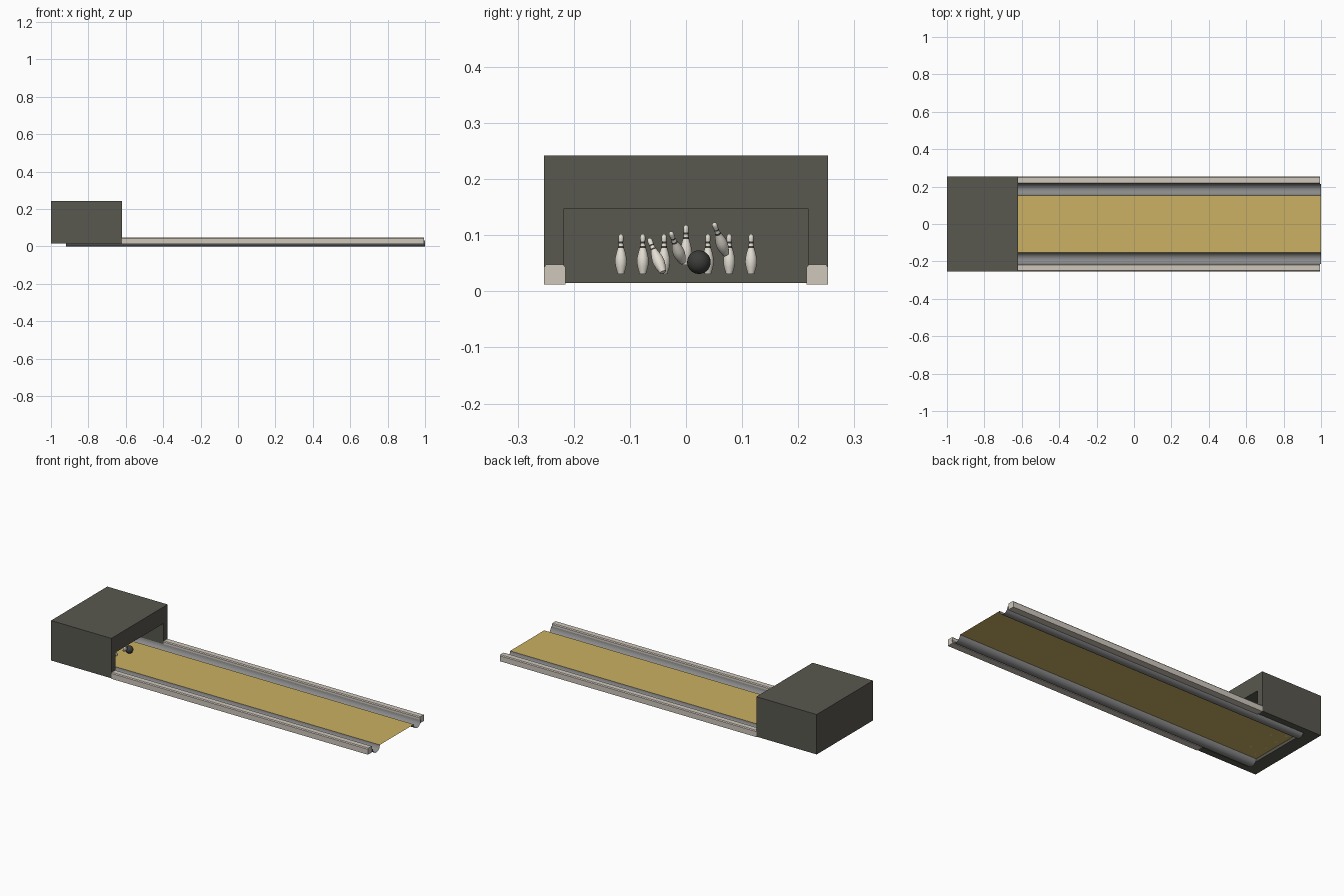
import bpy, bmesh, math
from mathutils import Vector

if "Cube" in bpy.data.objects:
    bpy.data.objects.remove(bpy.data.objects["Cube"])

LANE_Z = 0.031


def material(name, rgb):
    m = bpy.data.materials.new(name)
    m.diffuse_color = (*rgb, 1)
    m.use_nodes = True
    m.node_tree.nodes["Principled BSDF"].inputs["Base Color"].default_value = m.diffuse_color
    return m


WOOD = material("lane wood", (0.60, 0.44, 0.125))
GREY = material("gutter grey", (0.25, 0.255, 0.25))
BEIGE = material("curb beige", (0.62, 0.57, 0.50))
HOUSING = material("housing dark olive grey", (0.098, 0.096, 0.077))
WHITE = material("pin off white", (0.78, 0.74, 0.66))
BAND = material("pin band charcoal", (0.05, 0.047, 0.04))
BALL = material("ball charcoal", (0.045, 0.045, 0.043))


def finish(bm, name, *mats):
    me = bpy.data.meshes.new(name)
    bm.to_mesh(me)
    bm.free()
    for m in mats:
        me.materials.append(m)
    ob = bpy.data.objects.new(name, me)
    bpy.context.collection.objects.link(ob)
    return ob


def smooth(ob, degrees=40):
    bpy.ops.object.select_all(action='DESELECT')
    ob.select_set(True)
    bpy.context.view_layer.objects.active = ob
    bpy.ops.object.shade_smooth_by_angle(angle=math.radians(degrees))


def box(name, lo, hi, mat):
    bm = bmesh.new()
    bmesh.ops.create_cube(bm, size=1)
    for v in bm.verts:
        v.co = [lo[i] + (v.co[i] + 0.5) * (hi[i] - lo[i]) for i in range(3)]
    return finish(bm, name, mat)


def sweep(name, profile, x0, x1, mat, closed):
    """Run a (y, z) profile along x; closed profiles get end caps."""
    bm = bmesh.new()
    a = [bm.verts.new((x0, y, z)) for y, z in profile]
    b = [bm.verts.new((x1, y, z)) for y, z in profile]
    n = len(profile)
    for i in range(n if closed else n - 1):
        j = (i + 1) % n
        bm.faces.new((a[i], a[j], b[j], b[i]))
    if closed:
        bm.faces.new(a[::-1])
        bm.faces.new(b)
        bmesh.ops.recalc_face_normals(bm, faces=bm.faces)
    else:
        for f in bm.faces:
            f.normal_update()
            if f.normal.z < 0:
                f.normal_flip()
    return finish(bm, name, mat)


# Lane surface, a thin sheet
sweep("lane", [(-0.153, LANE_Z), (0.153, LANE_Z)], -0.92, 1.0, WOOD, False)

# Half-round gutters and bevelled curbs on both sides
curb = [(0.215, 0.012), (0.253, 0.012), (0.253, 0.043), (0.249, 0.048),
        (0.219, 0.048), (0.215, 0.043)]
for side, s in (("left", -1), ("right", 1)):
    arc = [(s * (0.184 - 0.031 * math.cos(math.pi * i / 16)),
            LANE_Z - 0.031 * math.sin(math.pi * i / 16)) for i in range(17)]
    smooth(sweep(side + "_gutter", arc, -0.92, 1.0, GREY, False))
    sweep(side + "_curb", [(s * y, z) for y, z in curb], -0.62, 0.995, BEIGE, True)

# Pin housing: block hollowed out at the front and underneath
housing = box("pin_housing", (-1, -0.253, 0.015), (-0.62, 0.253, 0.242), HOUSING)
cutter = box("housing_cutter", (-0.921, -0.217, -0.1), (-0.5, 0.217, 0.148), HOUSING)
cutter.hide_render = True
mod = housing.modifiers.new("hollow", 'BOOLEAN')
mod.operation = 'DIFFERENCE'
mod.solver = 'EXACT'
mod.object = cutter
bpy.context.view_layer.objects.active = housing
bpy.ops.object.modifier_apply(modifier=mod.name)
bpy.data.objects.remove(cutter)

# Pin: lathed profile (radius, height), dark bands around the neck
PIN = [(0, 0), (0.0058, 0), (0.0068, 0.004), (0.0092, 0.012), (0.0106, 0.021),
       (0.0101, 0.029), (0.0080, 0.038), (0.0056, 0.046), (0.0047, 0.0495),
       (0.0043, 0.0525), (0.0041, 0.0545), (0.0041, 0.0575), (0.0046, 0.062),
       (0.0047, 0.066), (0.0036, 0.0695), (0.0018, 0.0708), (0, 0.071)]
BANDS = ((0.046, 0.0495), (0.0545, 0.0575))
bm = bmesh.new()
pts = [bm.verts.new((r, 0, z)) for r, z in PIN]
edges = [bm.edges.new(p) for p in zip(pts, pts[1:])]
bmesh.ops.spin(bm, geom=pts + edges, cent=(0, 0, 0), axis=(0, 0, 1),
               angle=math.tau, steps=20, use_merge=True)
bmesh.ops.remove_doubles(bm, verts=bm.verts, dist=1e-5)
bmesh.ops.recalc_face_normals(bm, faces=bm.faces)
for f in bm.faces:
    z = f.calc_center_median().z
    f.material_index = int(any(lo < z < hi for lo, hi in BANDS))
first = finish(bm, "pin_1", WHITE, BAND)
smooth(first, 50)

# (base position, direction of the pin's axis)
UP = (0, 0, 1)
pins = [((-0.89, y, LANE_Z), UP) for y in (-0.116, -0.039, 0.039, 0.116)]
pins += [((-0.823, y, LANE_Z), UP) for y in (-0.077, 0.077)]
pins += [((-0.823, 0, 0.047), UP),
         ((-0.735, -0.041, 0.034), (-0.028, -0.025, 0.060)),   # knocked pins
         ((-0.715, -0.006, 0.052), (0.040, -0.021, 0.052)),
         ((-0.745, 0.071, 0.066), (0.038, -0.021, 0.055))]
for i, (pos, axis) in enumerate(pins):
    ob = first
    if i:
        ob = bpy.data.objects.new("pin_%d" % (i + 1), first.data)
        bpy.context.collection.objects.link(ob)
    ob.location = pos
    ob.rotation_euler = Vector((0, 0, 1)).rotation_difference(Vector(axis)).to_euler()

# Ball
bm = bmesh.new()
bmesh.ops.create_uvsphere(bm, u_segments=28, v_segments=16, radius=0.021)
ball = finish(bm, "ball", BALL)
ball.location = (-0.70, 0.023, LANE_Z + 0.021)
smooth(ball)
